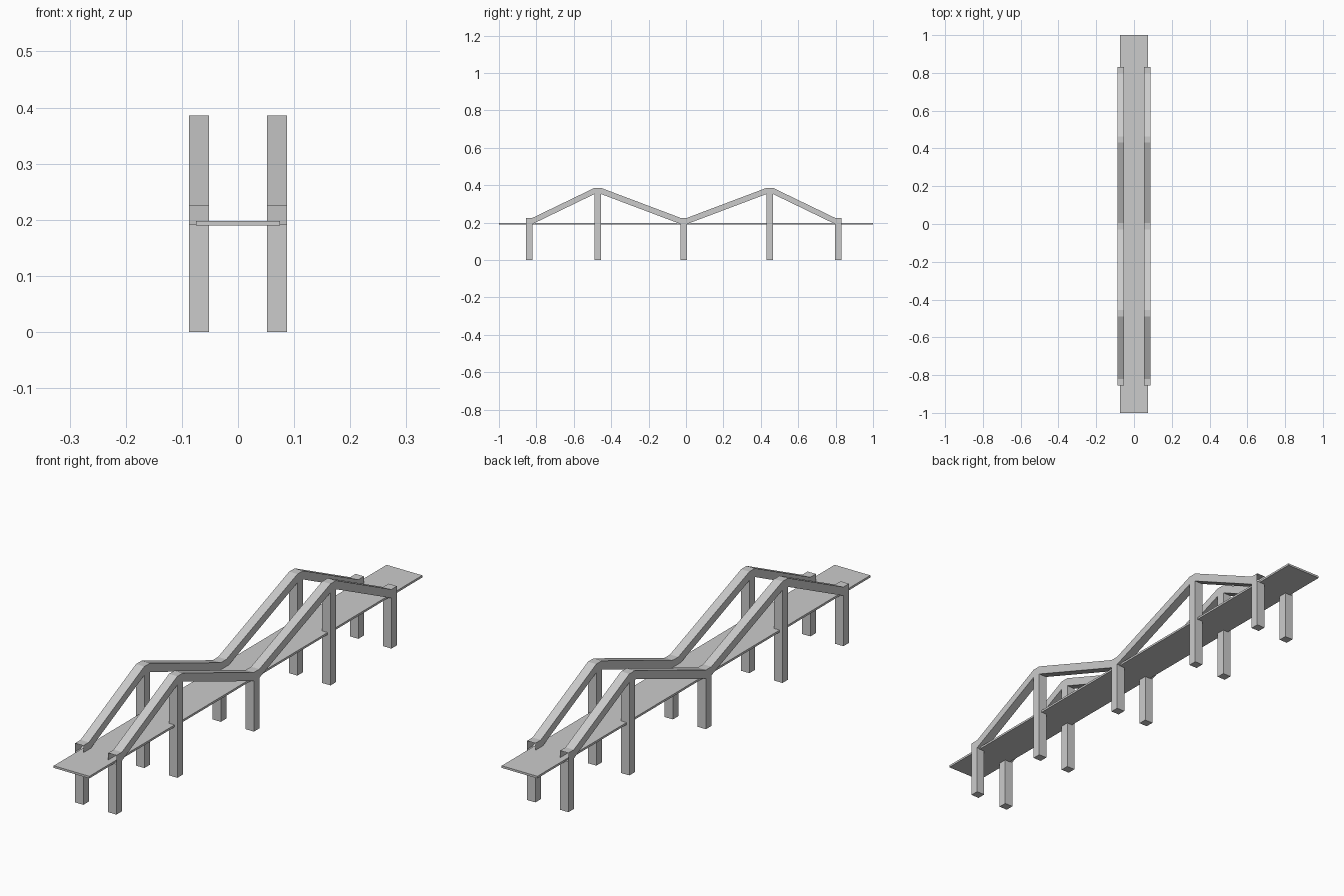
import bpy, bmesh

if "Cube" in bpy.data.objects:
    bpy.data.objects.remove(bpy.data.objects["Cube"])

MID = -0.012            # truss centre along y
H = 0.0165              # half width of posts along y
X0, X1 = 0.052, 0.087   # inner and outer sides of truss
LOW, HIGH, T = 0.192, 0.353, 0.033
STATIONS = [(-0.826, LOW), (-0.46, HIGH), (0, LOW), (0.46, HIGH), (0.826, LOW)]


def finish(name, bm):
    bmesh.ops.recalc_face_normals(bm, faces=bm.faces)
    me = bpy.data.meshes.new(name)
    bm.to_mesh(me)
    bm.free()
    ob = bpy.data.objects.new(name, me)
    bpy.context.collection.objects.link(ob)
    return ob


def box(name, lo, hi):
    bm = bmesh.new()
    bmesh.ops.create_cube(bm, size=1)
    for v in bm.verts:
        v.co = [lo[i] if v.co[i] < 0 else hi[i] for i in range(3)]
    return finish(name, bm)


def rail(name, xa, xb):
    # square tube, flat over every post and open at both ends
    bm = bmesh.new()
    rings = []
    for y, z in STATIONS:
        for s in (-H, H):
            rings.append([bm.verts.new((x, MID + y + s, z + dz))
                          for x, dz in ((xa, 0), (xb, 0), (xb, T), (xa, T))])
    for a, b in zip(rings, rings[1:]):
        for i in range(4):
            j = (i + 1) % 4
            bm.faces.new((a[i], a[j], b[j], b[i]))
    return finish(name, bm)


# road deck
box("deck", (-0.075, -1, 0.190), (0.075, 1, 0.198))

# zigzag rails and their posts on both sides
for side, xa, xb in (("left", -X1, -X0), ("right", X0, X1)):
    rail(side + "_rail", xa, xb)
    for n, (y, z) in enumerate(STATIONS, 1):
        box(f"{side}_post_{n}", (xa, MID + y - H, 0), (xb, MID + y + H, z))
